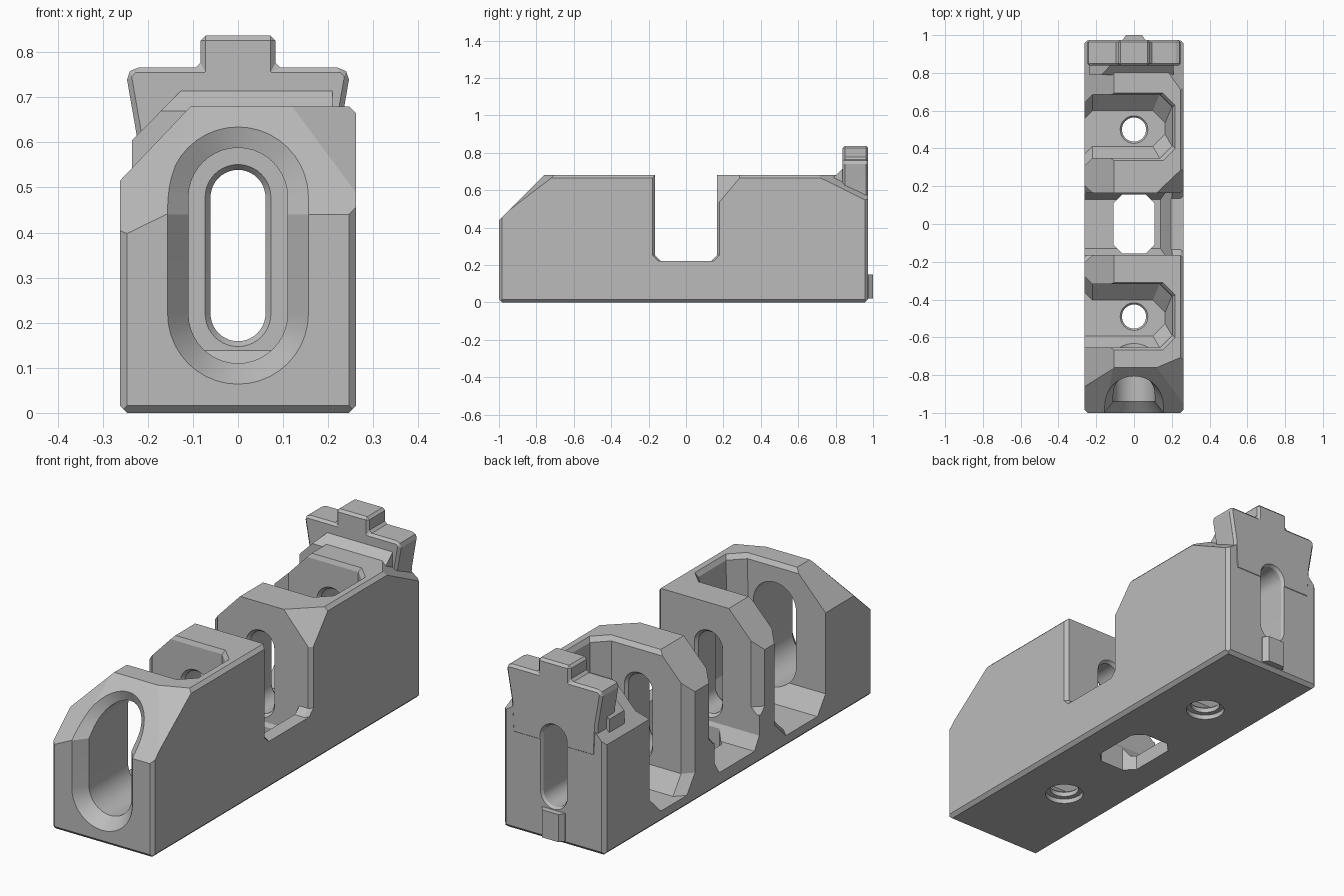
import bpy, bmesh, math
from mathutils import Vector, Matrix

if "Cube" in bpy.data.objects:
    bpy.data.objects.remove(bpy.data.objects["Cube"])

grey = bpy.data.materials.new("plain_grey")
grey.use_nodes = True
COLOUR = (0.5, 0.5, 0.5, 1)
grey.diffuse_color = COLOUR
grey.node_tree.nodes["Principled BSDF"].inputs["Base Color"].default_value = COLOUR


def to_object(name, bm):
    bmesh.ops.recalc_face_normals(bm, faces=bm.faces)
    mesh = bpy.data.meshes.new(name)
    bm.to_mesh(mesh)
    bm.free()
    mesh.materials.append(grey)
    ob = bpy.data.objects.new(name, mesh)
    bpy.context.collection.objects.link(ob)
    return ob


def loft(name, rings):
    """Skin closed rings of points, capped at both ends."""
    bm = bmesh.new()
    loops = [[bm.verts.new(p) for p in ring] for ring in rings]
    for a, b in zip(loops, loops[1:]):
        for i in range(len(a)):
            j = (i + 1) % len(a)
            bm.faces.new((a[i], a[j], b[j], b[i]))
    bm.faces.new(loops[0])
    bm.faces.new(loops[-1])
    return to_object(name, bm)


def plane(a, b, c, inside):
    a, b, c = Vector(a), Vector(b), Vector(c)
    n = (b - a).cross(c - a).normalized()
    return (a + b + c) / 3, (-n if n.dot(Vector(inside) - a) > 0 else n)


def trim(bm, co, n):
    """Remove everything beyond a plane from a convex solid."""
    cut = bmesh.ops.bisect_plane(bm, geom=bm.verts[:] + bm.edges[:] + bm.faces[:],
                                 plane_co=co, plane_no=n, clear_outer=True, dist=1e-5)
    edges = [e for e in cut["geom_cut"] if isinstance(e, bmesh.types.BMEdge)]
    bmesh.ops.edgeloop_fill(bm, edges=edges)


def box(x, y, z):
    bm = bmesh.new()
    bmesh.ops.create_cube(bm, size=1)
    for v in bm.verts:
        v.co = [r[0] if c < 0 else r[1] for c, r in zip(v.co, (x, y, z))]
    return bm


def combine(target, tool, operation):
    mod = target.modifiers.new("combine", "BOOLEAN")
    mod.operation, mod.object, mod.solver = operation, tool, "EXACT"
    bpy.context.view_layer.update()
    graph = bpy.context.evaluated_depsgraph_get()
    mesh = bpy.data.meshes.new_from_object(target.evaluated_get(graph))
    target.modifiers.clear()
    target.data = mesh
    bpy.data.objects.remove(tool)


# Main block with its sloped corners and small edge chamfers
W, F, R, T, E = 0.262, -1.0, 0.972, 0.68, 0.016
bm = box((-W, W), (F, R), (0, T))
centre = (0, 0, 0.3)
for pts in (
    [(0, F, 0.44), (1, F, 0.44), (0, -0.76, T)],               # front slope
    [(-W, 0, 0.515), (-W, 1, 0.515), (-0.105, 0, T)],          # long side slope
    [(0.12, -0.76, T), (W, -0.7, T), (W, -0.91, 0.52)],        # front corner
    [(-0.17, F, 0.435), (-W, F, 0.39), (-0.11, -0.76, T)],     # front low corner
    [(W, 0.69, T), (W, R, 0.54), (0.14, 0.86, T)],             # rear corner
    [(W, 0, T - E), (W, 1, T - E), (W - E, 0, T)],
):
    trim(bm, *plane(*pts, centre))
for s in (-1, 1):
    end = F if s < 0 else R
    trim(bm, (s * W, 0, E), (s, 0, -1))
    trim(bm, (0, end, E), (0, s, -1))
    for t in (-1, 1):
        trim(bm, (t * W, end - s * E, 0), (t, s, 0))
body = to_object("body", bm)

# Rear stop plate: stepped outline with tapered flanks and a centre tab
half = [(0.215, 0.45), (0.222, 0.6), (0.248, 0.75), (0.232, 0.766), (0.083, 0.766), (0.083, 0.837)]
outline = half + [(-x, z) for x, z in reversed(half)]
plate = loft("stop_plate", [[(x, y, z) for x, z in outline] for y in (0.838, 0.974)])
bevel = plate.modifiers.new("soft_edges", "BEVEL")
bevel.width, bevel.segments, bevel.limit_method = 0.012, 1, "ANGLE"
combine(body, plate, "UNION")

# Ramp in front of the plate
ramp_side = [(0.79, 0.5), (0.79, 0.67), (0.84, 0.716), (0.9, 0.716), (0.9, 0.5)]
bm = bmesh.new()
ramp = loft("ramp", [[(x, y, z) for y, z in ramp_side] for x in (-0.235, 0.21)])
bm.from_mesh(ramp.data)
bpy.data.objects.remove(ramp)
trim(bm, *plane((-0.125, 0, 0.716), (-0.125, 1, 0.716), (-0.225, 0, 0.615), centre))
combine(body, to_object("ramp", bm), "UNION")

# Small locating rib low on the rear
rib = [(-0.06, 0.95), (-0.06, 0.975), (-0.042, 1.0), (0.042, 1.0), (0.06, 0.975), (0.06, 0.95)]
combine(body, loft("rear_rib", [[(x, y, z) for x, y in rib] for z in (0.02, 0.148)]), "UNION")

# Central gap: upper notch flared at both sides
notch = []
for x, w in ((-0.4, 0.205), (-W, 0.205), (-0.22, 0.165), (0.246, 0.165), (W, 0.18), (0.4, 0.18)):
    side = [(-w + 0.03, 0.222), (w - 0.03, 0.222), (w, 0.252), (w, 1), (-w, 1), (-w, 0.252)]
    notch.append([(x, y, z) for y, z in side])
combine(body, loft("gap_cutter", notch), "DIFFERENCE")

# Central gap: lower well open to one side
well = [[(-0.4, -w, z), (x, -w, z), (x, w, z), (-0.4, w, z)]
        for z, x, w in ((0.07, 0.14, 0.13), (0.13, 0.165, 0.165), (0.23, 0.2, 0.165), (0.3, 0.2, 0.165))]
combine(body, loft("well_cutter", well), "DIFFERENCE")
hx, hy, c = 0.108, 0.155, 0.045
window = [(hx, hy - c), (hx - c, hy), (c - hx, hy), (-hx, hy - c),
          (-hx, c - hy), (c - hx, -hy), (hx - c, -hy), (hx, c - hy)]
combine(body, loft("window_cutter", [[(x, y, z) for x, y in window] for z in (-0.1, 0.14)]), "DIFFERENCE")

# Sloped corners on both sides of the gap
for s in (-1, 1):
    co, n = plane((W, s * 0.3, T), (W, s * 0.165, 0.52), (0.12, s * 0.165, T), (0, s * 0.5, 0.3))
    bm = bmesh.new()
    bmesh.ops.create_cube(bm, size=1)
    bm.transform(Matrix.Translation(co + n * 0.075) @ n.to_track_quat("Z", "Y").to_matrix().to_4x4()
                 @ Matrix.Diagonal((0.32, 0.32, 0.15, 1)))
    combine(body, to_object("corner_cutter", bm), "DIFFERENCE")

# Two pockets open to one side, sloped at the floor, each with a screw hole;
# low and high widen or narrow the mouth at either end
for shift, hole_y, low, high in ((0, 0.5, 0.04, -0.04), (-1.003, -0.49, 0, 0.04)):
    rings = []
    for z, y0, y1, x in ((0.055, 0.41, 0.6, 0.165), (0.138, 0.35, 0.685, 0.2),
                         (0.66, 0.35, 0.685, 0.205), (0.7, 0.32, 0.7, 0.23)):
        y0, y1, c = y0 + shift, y1 + shift, 0.065
        rings.append([(-0.3, y0 - 2 * low, z), (-0.22, y0, z), (x - c, y0, z), (x, y0 + c, z),
                      (x, y1 - c, z), (x - c, y1, z), (-0.22, y1, z), (-0.3, y1 + 2 * high, z)])
    combine(body, loft("pocket_cutter", rings), "DIFFERENCE")
    rings = []
    for z, r in ((-0.1, 0.085), (0.022, 0.085), (0.024, 0.064), (0.045, 0.064), (0.057, 0.075), (0.1, 0.075)):
        turn = [math.tau * i / 40 for i in range(40)]
        rings.append([(r * math.cos(a), hole_y + r * math.sin(a), z) for a in turn])
    combine(body, loft("hole_cutter", rings), "DIFFERENCE")


# Long slots through the cross walls
def slot_ring(r, depth):
    pts = []
    for mid, start in ((0.478, 0), (0.22, math.pi)):
        for i in range(21):
            a = start + math.pi * i / 20
            pts.append((r * math.cos(a), mid + r * math.sin(a)))
        pts.append((-r if mid > 0.3 else r, 0.44))
    return [(x, depth(z), z) for x, z in pts]


def front_face(offset):
    return lambda z: F + offset + max(0, z - 0.44)


def flat(y):
    return lambda z: y


flare = [slot_ring(0.157, flat(-1.2)), slot_ring(0.157, front_face(-0.001)),
         slot_ring(0.11, front_face(0.06)), slot_ring(0.11, flat(-0.57))]
combine(body, loft("front_slot_cutter", flare), "DIFFERENCE")
steps = ((-0.5, 0.073), (-0.318, 0.073), (-0.303, 0.061), (-0.18, 0.061), (-0.165, 0.073), (0.165, 0.073),
         (0.18, 0.061), (0.335, 0.061), (0.35, 0.073), (0.685, 0.073), (0.7, 0.061), (0.96, 0.061),
         (0.974, 0.07), (1.1, 0.07))
combine(body, loft("slot_cutter", [slot_ring(r, flat(y)) for y, r in steps]), "DIFFERENCE")

# Smooth the round openings, keep all other edges crisp
bpy.ops.object.select_all(action="DESELECT")
body.select_set(True)
bpy.context.view_layer.objects.active = body
bpy.ops.object.shade_smooth_by_angle(angle=math.radians(15))
